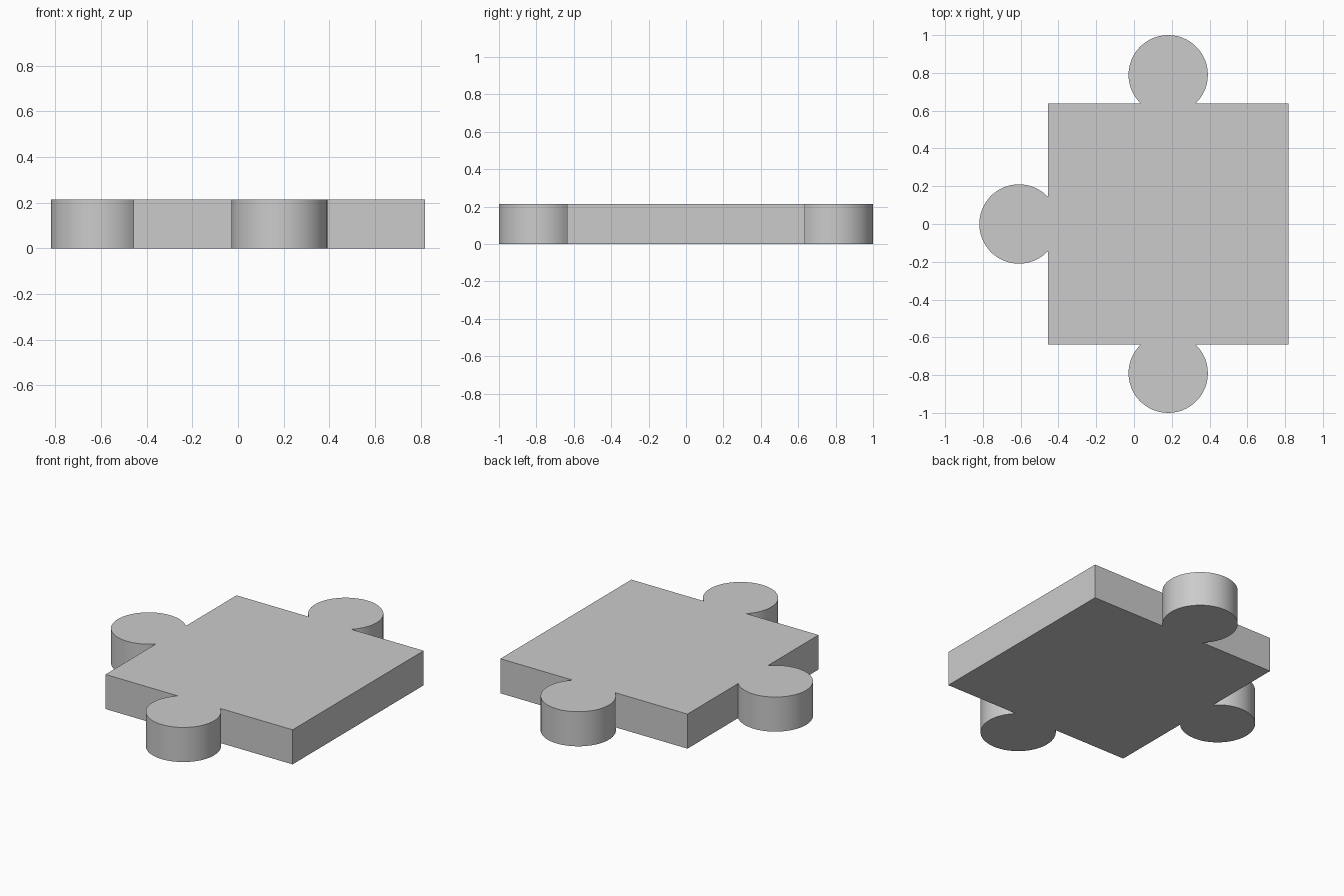
import bpy
import bmesh
from math import acos, cos, pi, radians, sin

default = bpy.data.objects.get("Cube")
if default:
    bpy.data.objects.remove(default, do_unlink=True)

HALF = 0.6375       # half the side of the square body
REACH = 0.79        # body centre to knob centre
RADIUS = 0.21       # knob radius
THICK = 0.213
CENTRE_X = 0.181
STEPS = 48          # segments per knob arc


def side_points(angle, knob):
    """One side of the outline, its outward direction at the given angle."""
    out, along = (cos(angle), sin(angle)), (-sin(angle), cos(angle))

    def place(o, a):
        return (CENTRE_X + o * out[0] + a * along[0], o * out[1] + a * along[1])

    points = [place(HALF, -HALF)]
    if knob:
        sweep = pi - acos((REACH - HALF) / RADIUS)
        for i in range(STEPS + 1):
            t = sweep * (2 * i / STEPS - 1)
            points.append(place(REACH + RADIUS * cos(t), RADIUS * sin(t)))
    return points


# Outline: plain right-hand edge, knobs on the other three
outline = []
for quarter in range(4):
    outline += side_points(quarter * pi / 2, knob=quarter != 0)

# Extrude the outline into a solid tile
bm = bmesh.new()
base = bm.faces.new([bm.verts.new((x, y, 0)) for x, y in outline])
top = bmesh.ops.extrude_face_region(bm, geom=[base], use_keep_orig=True)["geom"]
bmesh.ops.translate(bm, vec=(0, 0, THICK),
                    verts=[g for g in top if isinstance(g, bmesh.types.BMVert)])
bmesh.ops.recalc_face_normals(bm, faces=bm.faces)
mesh = bpy.data.meshes.new("puzzle_piece")
bm.to_mesh(mesh)
bm.free()

piece = bpy.data.objects.new("puzzle_piece", mesh)
bpy.context.collection.objects.link(piece)

# Plain grey material
grey = bpy.data.materials.new("light_grey")
grey.use_nodes = True
colour = (0.6, 0.6, 0.6, 1)
grey.diffuse_color = colour
grey.node_tree.nodes["Principled BSDF"].inputs["Base Color"].default_value = colour
mesh.materials.append(grey)

# Smooth knob walls, sharp rims and corners
bpy.ops.object.select_all(action="DESELECT")
piece.select_set(True)
bpy.context.view_layer.objects.active = piece
bpy.ops.object.shade_smooth_by_angle(angle=radians(30))
